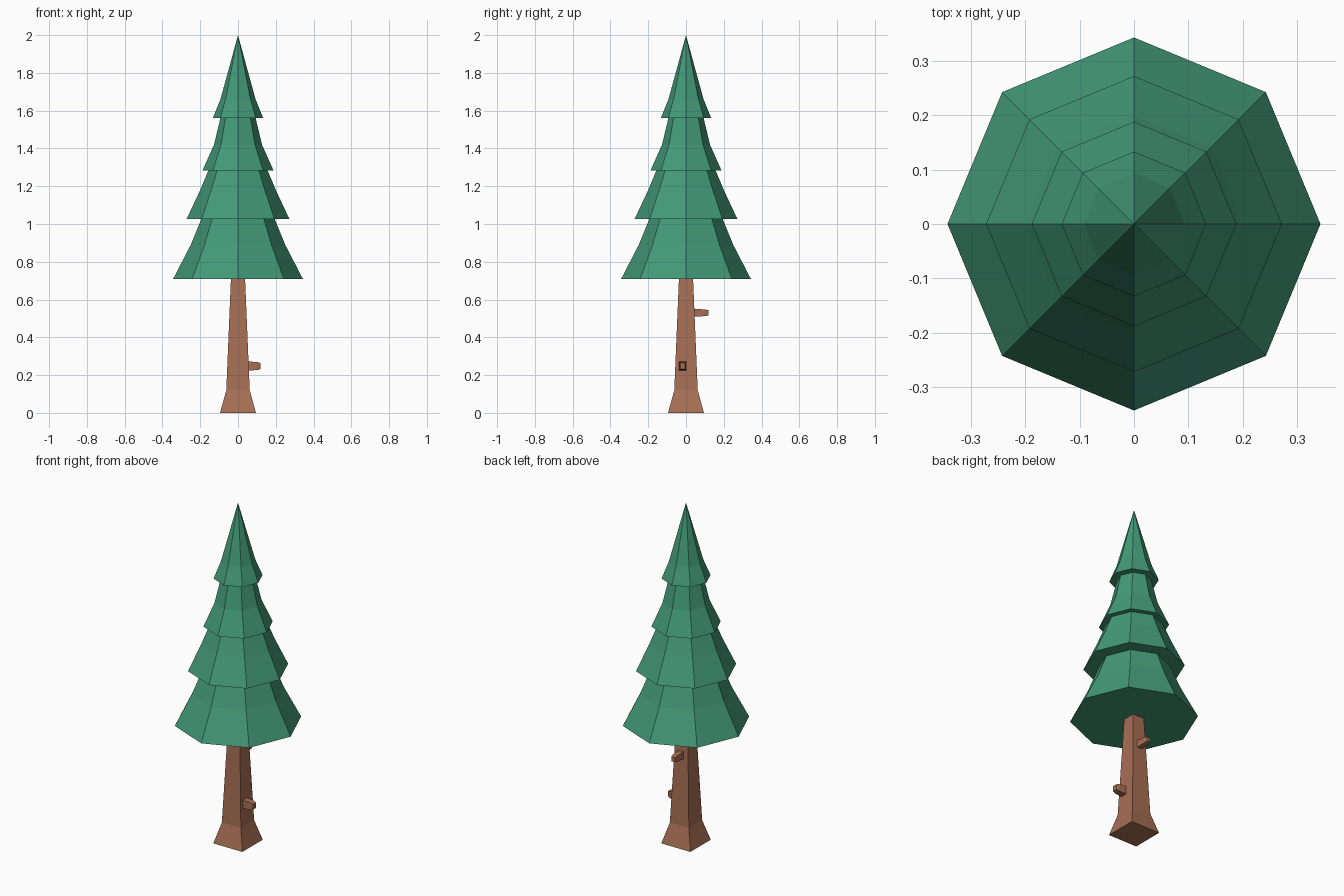
import bpy, bmesh
from math import cos, sin, pi
from mathutils import Matrix, Vector

if "Cube" in bpy.data.objects:
    bpy.data.objects.remove(bpy.data.objects["Cube"])


def material(name, rgb):
    m = bpy.data.materials.new(name)
    m.diffuse_color = (*rgb, 1)
    m.use_nodes = True
    m.node_tree.nodes["Principled BSDF"].inputs["Base Color"].default_value = m.diffuse_color
    return m


def loft(name, rings, mat, place=None):
    """Skin a list of vertex rings; a one-point ring makes an apex."""
    bm = bmesh.new()
    loops = [[bm.verts.new(p) for p in ring] for ring in rings]
    for a, b in zip(loops, loops[1:]):
        n = len(a)
        for i in range(n):
            j = (i + 1) % n
            bm.faces.new((a[i], a[j], b[0]) if len(b) == 1 else (a[i], a[j], b[j], b[i]))
    bm.faces.new(loops[0][::-1])
    if len(loops[-1]) > 1:
        bm.faces.new(loops[-1])
    if place:
        bm.transform(place)
    bmesh.ops.recalc_face_normals(bm, faces=bm.faces[:])
    mesh = bpy.data.meshes.new(name)
    bm.to_mesh(mesh)
    bm.free()
    mesh.materials.append(mat)
    obj = bpy.data.objects.new(name, mesh)
    bpy.context.collection.objects.link(obj)
    return obj


def octagon(r, z):
    if r == 0:
        return [(0, 0, z)]
    return [(r * cos(i * pi / 4), r * sin(i * pi / 4), z) for i in range(8)]


def rect(hx, hy, z):
    return [(hx, hy, z), (-hx, hy, z), (-hx, -hy, z), (hx, -hy, z)]


green = material("needles", (0.056, 0.32, 0.19))
brown = material("bark", (0.39, 0.16, 0.09))

# Foliage: one stepped octagonal spire, each tier flaring to a skirt
profile = [(0.343, 0.71), (0.25, 0.89), (0.194, 1.027),
           (0.272, 1.027), (0.2, 1.18), (0.157, 1.283),
           (0.188, 1.283), (0.127, 1.42), (0.093, 1.562),
           (0.133, 1.562), (0.093, 1.66), (0, 2.0)]
loft("foliage", [octagon(r, z) for r, z in profile], green)

# Trunk: square, flared at the foot
trunk = [(0.095, 0), (0.062, 0.12), (0.037, 0.72)]
loft("trunk", [rect(h, h, z) for h, z in trunk], brown)

# Cut branch stubs: tapered boxes pointing outwards, long side upright
stub = [(0.020, 0.026, 0.03), (0.018, 0.021, 0.103), (0.013, 0.016, 0.12)]
for name, angle, shift, z in (("lower_stub", 0, -0.017, 0.248),
                              ("upper_stub", pi / 2, 0.0, 0.53)):
    s = 1.0 if angle == 0 else 0.83
    axes = Matrix(((0, 0, 1, 0), (1, 0, 0, shift), (0, 1, 0, z), (0, 0, 0, 1)))
    loft(name, [rect(a * s, b * s, d) for a, b, d in stub], brown,
         Matrix.Rotation(angle, 4, "Z") @ axes)
